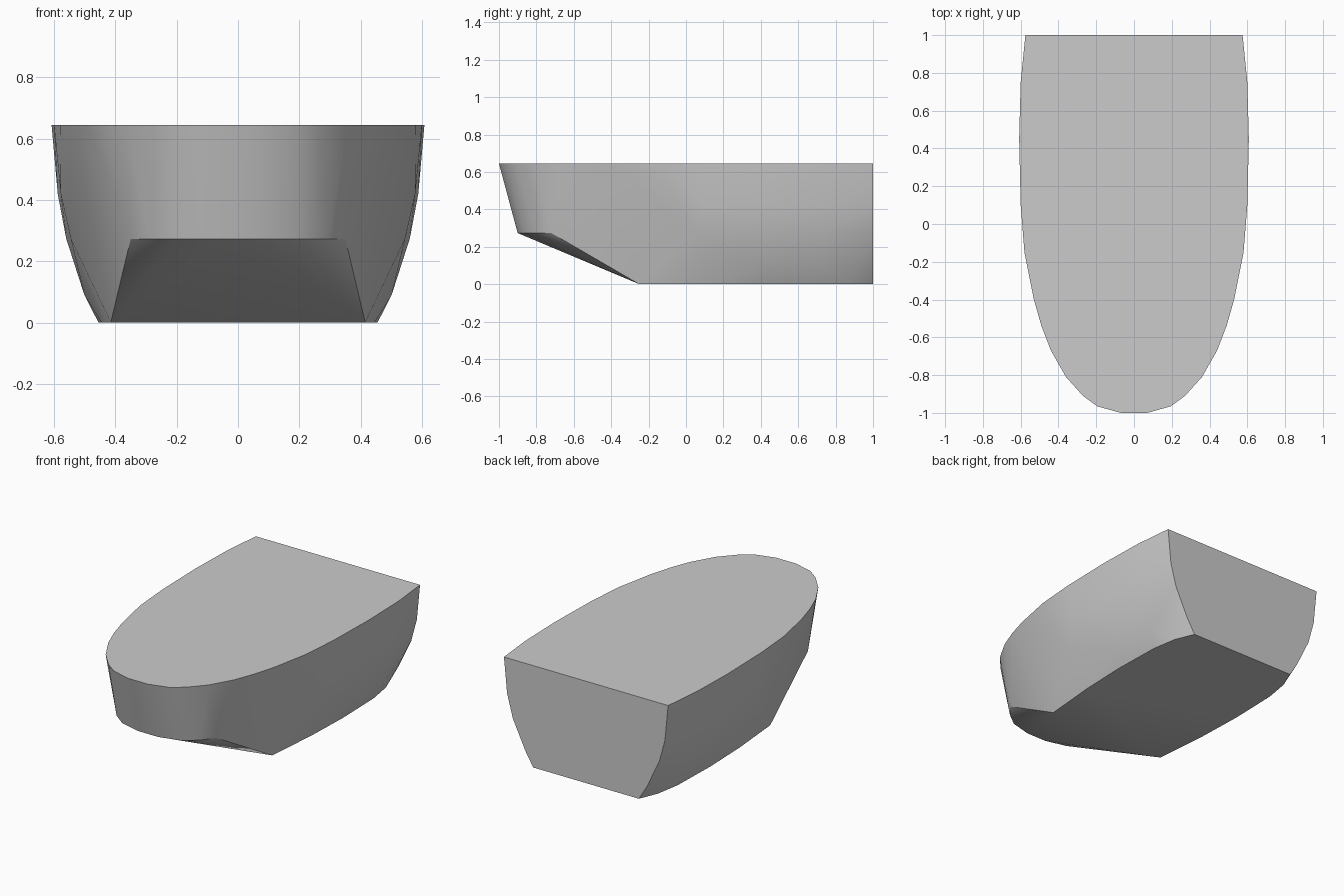
import bpy, bmesh, math

if "Cube" in bpy.data.objects:
    bpy.data.objects.remove(bpy.data.objects["Cube"])

# Half outlines (x, y) at each height; the right half is mirrored
levels = {
    0.645: [(0.575, 1), (0.6, 0.75), (0.608, 0.45), (0.6, 0.1), (0.58, -0.15), (0.53, -0.4),
            (0.49, -0.54), (0.44, -0.67), (0.36, -0.81), (0.27, -0.91), (0.195, -0.965), (0.07, -1)],
    0.42: [(0.553, 1), (0.58, 0.75), (0.588, 0.45), (0.578, 0.1)],
    0.273: [(0.513, 1), (0.549, 0.75), (0.56, 0.45), (0.545, 0.05),
            (0.35, -0.72), (0.29, -0.80), (0.205, -0.865), (0.07, -0.9)],
    0.09: [(0.425, 1), (0.493, 0.75), (0.501, 0.4)],
    0.0: [(0.37, 1), (0.42, 0.88), (0.447, 0.72), (0.455, 0.4), (0.445, 0.1), (0.415, -0.25)],
}

# Hull: closed convex skin over the outlines
bm = bmesh.new()
for z, outline in levels.items():
    for x, y in outline:
        for side in (-1, 1):
            bm.verts.new((side * x, y, z))
result = bmesh.ops.convex_hull(bm, input=bm.verts)
loose = [v for v in bm.verts if not v.link_faces]
bmesh.ops.delete(bm, geom=loose, context='VERTS')

# Merge the flat deck, transom and bottom into single faces
bmesh.ops.dissolve_limit(bm, angle_limit=math.radians(0.5), verts=bm.verts, edges=bm.edges)
bmesh.ops.recalc_face_normals(bm, faces=bm.faces)
mesh = bpy.data.meshes.new("boat_hull")
bm.to_mesh(mesh)
bm.free()

hull = bpy.data.objects.new("boat_hull", mesh)
bpy.context.collection.objects.link(hull)
bpy.context.view_layer.objects.active = hull
hull.select_set(True)
bpy.ops.object.shade_smooth_by_angle(angle=math.radians(25))
